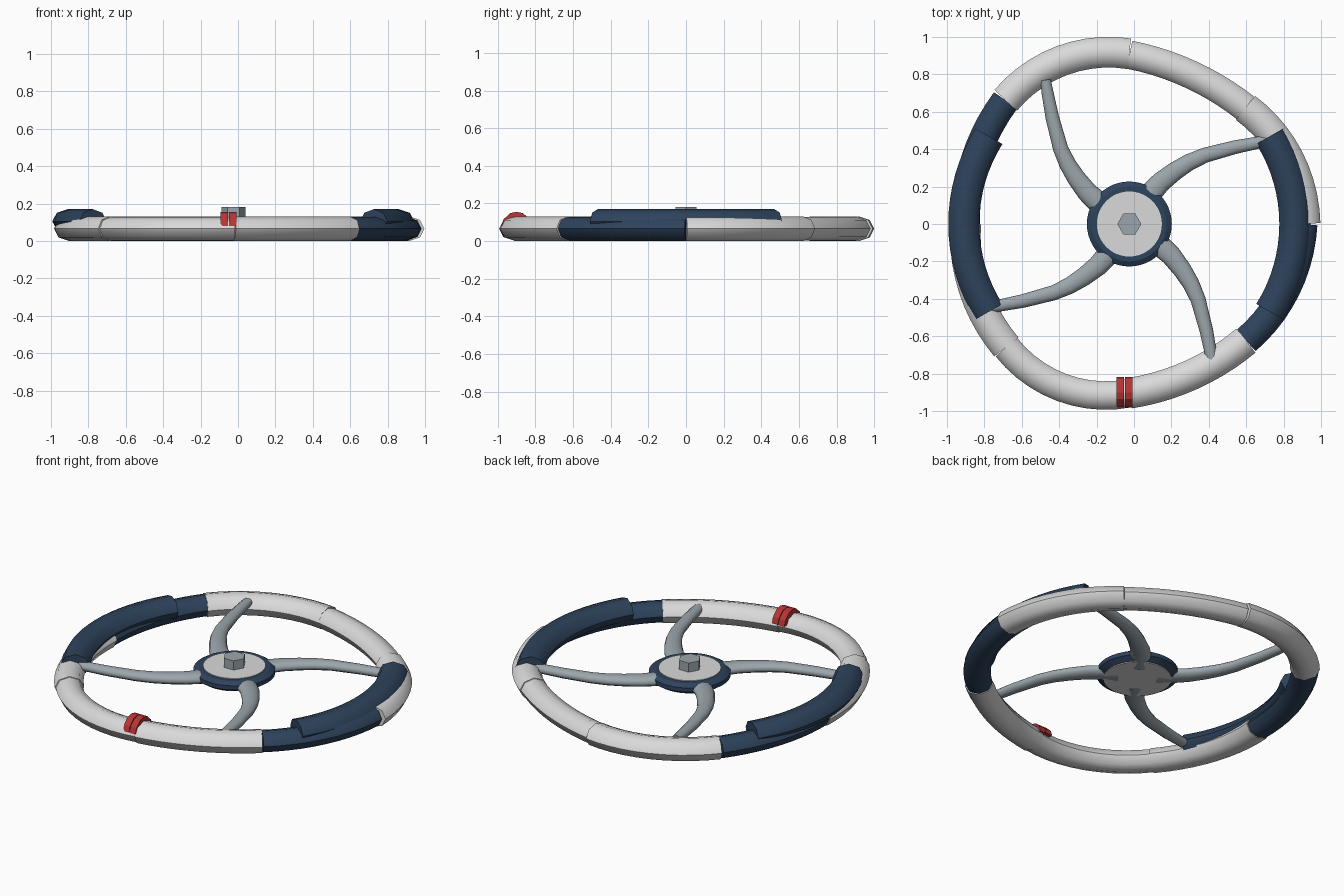
import bpy, bmesh, math
from mathutils import Vector

cube = bpy.data.objects.get("Cube")
if cube:
    bpy.data.objects.remove(cube, do_unlink=True)

HUB = Vector((-0.025, 0, 0))


def material(name, colour):
    m = bpy.data.materials.new(name)
    m.use_nodes = True
    m.diffuse_color = (*colour, 1)
    m.node_tree.nodes["Principled BSDF"].inputs["Base Color"].default_value = (*colour, 1)
    return m


white = material("off white", (0.70, 0.70, 0.70))
blue = material("navy blue", (0.027, 0.056, 0.107))
red = material("red", (0.48, 0.035, 0.035))
grey = material("blue grey", (0.33, 0.38, 0.41))


def finish(name, bm, mat, smooth=None):
    bmesh.ops.recalc_face_normals(bm, faces=bm.faces)
    mesh = bpy.data.meshes.new(name)
    bm.to_mesh(mesh)
    bm.free()
    mesh.materials.append(mat)
    ob = bpy.data.objects.new(name, mesh)
    bpy.context.collection.objects.link(ob)
    if smooth:
        bpy.ops.object.select_all(action='DESELECT')
        ob.select_set(True)
        bpy.context.view_layer.objects.active = ob
        bpy.ops.object.shade_smooth_by_angle(angle=math.radians(smooth))
    return ob


def tube(name, path, sizes, mat, sides=8, crease=False):
    """Sweep an ellipse along a path; sizes holds (half width, half height)."""
    bm = bmesh.new()
    rings = []
    for i, p in enumerate(path):
        t = path[min(i + 1, len(path) - 1)] - path[max(i - 1, 0)]
        side = Vector((t.y, -t.x, 0)).normalized()
        w, h = sizes[i]
        angles = [math.tau * k / sides for k in range(sides)]
        rings.append([bm.verts.new(p + side * w * math.cos(a) + Vector((0, 0, h * math.sin(a))))
                      for a in angles])
    for a, b in zip(rings, rings[1:]):
        for k in range(sides):
            n = (k + 1) % sides
            bm.faces.new((a[k], a[n], b[n], b[k]))
        if crease:
            for k in (0, sides // 2):
                bm.edges.get((a[k], b[k])).smooth = False
    bm.faces.new(rings[0])
    bm.faces.new(rings[-1])
    return finish(name, bm, mat, 60)


def polar(r, degrees, z):
    a = math.radians(degrees)
    return HUB + Vector((r * math.cos(a), r * math.sin(a), z))


def lathe(name, profile, mat, sides=48):
    """Closed solid turned around the hub axis from (radius, height) points."""
    bm = bmesh.new()
    rings = [[bm.verts.new(polar(r, 360 * k / sides, z)) for k in range(sides)]
             for r, z in profile]
    for a, b in zip(rings, rings[1:]):
        for k in range(sides):
            n = (k + 1) % sides
            bm.faces.new((a[k], a[n], b[n], b[k]))
    bm.faces.new(rings[0])
    bm.faces.new(rings[-1])
    return finish(name, bm, mat, 30)


# Rim: eight sleeves with start, middle and end radius, alternating thick and thin
sleeves = [
    ("right_rear_rim", (0.94, 0.92, 0.878), white),
    ("rear_right_rim", (0.878, 0.864, 0.905), white),
    ("rear_left_rim", (0.91, 0.945, 0.935), white),
    ("left_rear_rim", (0.935, 0.893, 0.875), blue),
    ("left_front_rim", (0.875, 0.90, 0.93), white),
    ("front_left_rim", (0.93, 0.946, 0.905), white),
    ("front_right_rim", (0.905, 0.872, 0.882), white),
    ("right_front_rim", (0.882, 0.908, 0.93), blue),
]
STEPS = 10
for i, (name, (r0, r1, r2), mat) in enumerate(sleeves):
    thick = i % 2 == 0
    path = []
    for s in range(STEPS + 1):
        t = s / STEPS
        r = r0 * (1 - t) * (1 - 2 * t) + r1 * 4 * t * (1 - t) + r2 * t * (2 * t - 1)
        path.append(polar(r, 45 * (i + t), 0.066))
    size = (0.082, 0.066) if thick else (0.076, 0.062)
    tube(name, path, [size] * len(path), mat, crease=True)

# Raised hand grips on both sides
for name, middle in (("left_grip", 0), ("right_grip", 180)):
    path = [polar(0.885, middle - 32 + 4 * s, 0.105) for s in range(17)]
    tube(name, path, [(0.083, 0.065)] * len(path), blue, crease=True)

# Four swept spokes, tapering toward the rim
curve = [(0.06, 0.09), (0.11, 0.16), (0.17, 0.225), (0.245, 0.283), (0.32, 0.33),
         (0.405, 0.368), (0.57, 0.412), (0.70, 0.437), (0.77, 0.448)]
for q, name in enumerate(("right_rear", "left_rear", "left_front", "right_front")):
    path, sizes = [], []
    for k, (x, y) in enumerate(curve):
        t = k / (len(curve) - 1)
        path.append(polar(math.hypot(x, y), math.degrees(math.atan2(y, x)) + 90 * q,
                          0.085 + 0.015 * t))
        w = 0.068 - 0.04 * t ** 0.8
        sizes.append((w, 0.035 - 0.01 * t))
    tube(name + "_spoke", path, sizes, grey, sides=12)

# Hub: flared ring, top and bottom plates, hexagonal nut
lathe("hub_ring", [(0.195, 0.06), (0.227, 0.08), (0.227, 0.105), (0.20, 0.122), (0.17, 0.122)], blue)
lathe("hub_top_plate", [(0.174, 0.10), (0.174, 0.126)], white)
lathe("hub_bottom_plate", [(0.19, 0.055), (0.19, 0.08)], white)
lathe("hub_nut", [(0.064, 0.12), (0.064, 0.182)], grey, sides=6)

# Twin red marker bands over the front of the rim
arch = [(-0.082, 0.08), (-0.07, 0.115), (-0.035, 0.148), (0, 0.156),
        (0.035, 0.148), (0.07, 0.115), (0.082, 0.08)]
for name, x0 in (("marker_band_right", -0.093), ("marker_band_left", -0.049)):
    bm = bmesh.new()
    outline = [bm.verts.new((x0, y - 0.9, z)) for y, z in arch]
    face = bm.faces.new(outline)
    made = bmesh.ops.extrude_face_region(bm, geom=[face])["geom"]
    bmesh.ops.translate(bm, vec=(0.04, 0, 0),
                        verts=[g for g in made if isinstance(g, bmesh.types.BMVert)])
    finish(name, bm, red)
